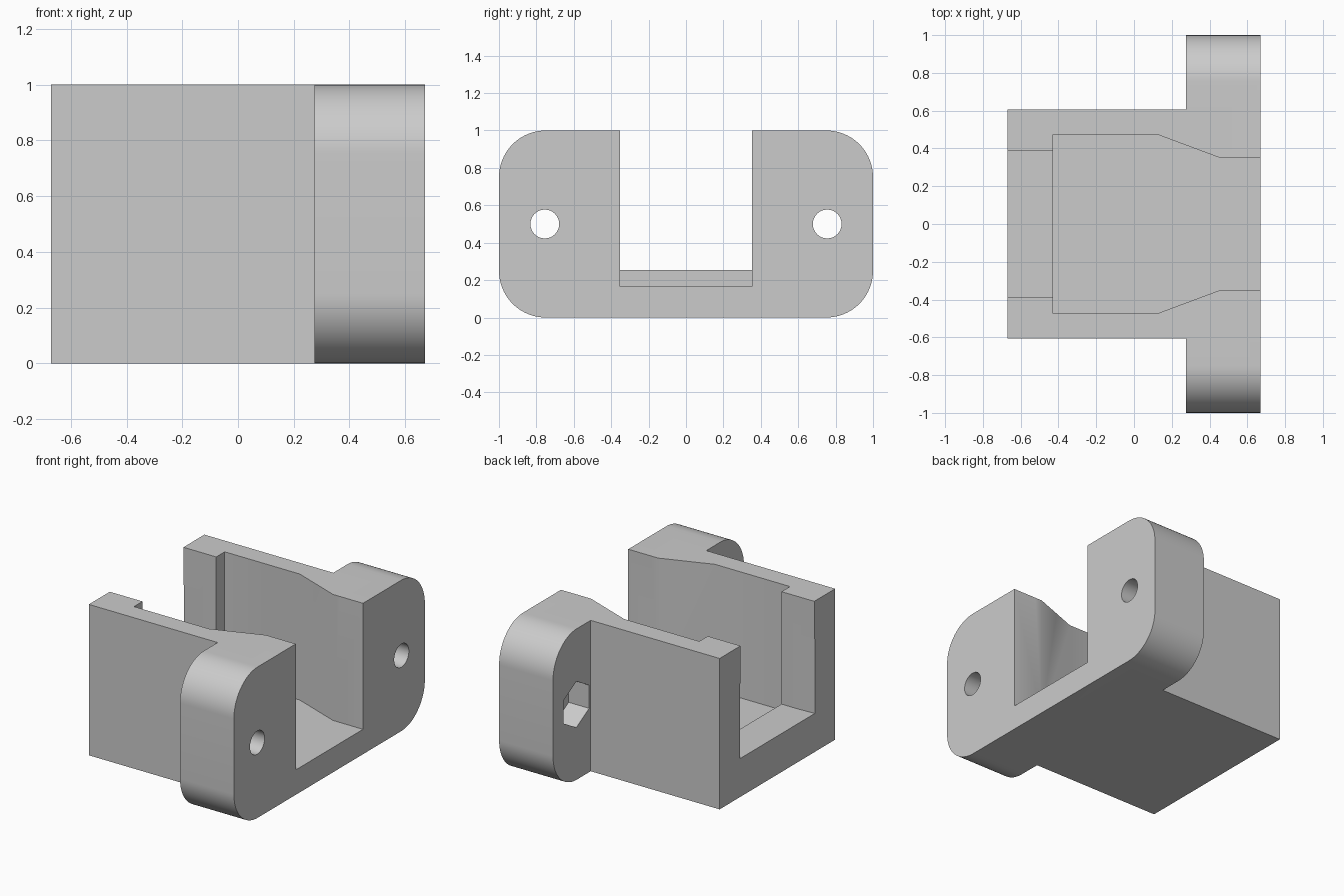
import bpy
from math import cos, sin, pi, radians
from mathutils import Vector

cube = bpy.data.objects.get("Cube")
if cube:
    bpy.data.objects.remove(cube, do_unlink=True)

grey = bpy.data.materials.new("light_grey")
grey.use_nodes = True
colour = (0.6, 0.6, 0.6, 1)
grey.diffuse_color = colour
grey.node_tree.nodes["Principled BSDF"].inputs["Base Color"].default_value = colour


def prism(name, profile, low, high, axis):
    """Extrude a (x, y) profile along z, or a (y, z) profile along x."""
    def place(p, d):
        return Vector((d, *p)) if axis == "x" else Vector((*p, d))
    n = len(profile)
    verts = [place(p, d) for d in (low, high) for p in profile]
    faces = [tuple(reversed(range(n))), tuple(range(n, 2 * n))]
    faces += [(i, (i + 1) % n, n + (i + 1) % n, n + i) for i in range(n)]
    mesh = bpy.data.meshes.new(name)
    mesh.from_pydata(verts, [], faces)
    mesh.materials.append(grey)
    obj = bpy.data.objects.new(name, mesh)
    bpy.context.collection.objects.link(obj)
    return obj


def arc(cy, cz, radius, start, sweep, steps):
    angles = [radians(start + sweep * i / steps) for i in range(steps + 1)]
    return [(cy + radius * cos(a), cz + radius * sin(a)) for a in angles]


def mirrored(half):
    """Close a half outline, listed from front to back, across y = 0."""
    return [(x, -y) for x, y in half] + [(x, y) for x, y in reversed(half)]


def combine(target, tool, operation):
    mod = target.modifiers.new(operation.title(), "BOOLEAN")
    mod.operation = operation
    mod.solver = "EXACT"
    mod.object = tool
    tool.hide_render = True
    bpy.context.view_layer.objects.active = target
    bpy.ops.object.modifier_apply(modifier=mod.name)
    bpy.data.objects.remove(tool, do_unlink=True)


BACK, STEP, FLANGE, FRONT = -0.67, -0.43, 0.275, 0.67

# Box body joined to the rounded mounting flange
bracket = prism("mounting_bracket", mirrored([(BACK, 0.605), (0.5, 0.605)]), 0, 1, "z")
corners = [(0.75, 0.75, 0), (-0.75, 0.75, 90), (-0.75, 0.25, 180), (0.75, 0.25, 270)]
outline = [p for y, z, start in corners for p in arc(y, z, 0.25, start, 90, 20)]
combine(bracket, prism("flange", outline, FLANGE, FRONT, "x"), "UNION")

# Main pocket narrowing towards the flange opening
pocket = [(STEP, 0.475), (0.12, 0.475), (0.45, 0.352), (0.8, 0.352)]
combine(bracket, prism("pocket_cutter", mirrored(pocket), 0.165, 1.2, "z"), "DIFFERENCE")

# Back opening with a raised sill and slightly flared lower cheeks
opening = [(-0.8, 0.386), (-0.3, 0.386)]
combine(bracket, prism("opening_cutter", mirrored(opening), 0.255, 1.2, "z"), "DIFFERENCE")
flare = [(-0.8, 0.394), (BACK, 0.392), (-0.5, 0.384)]
combine(bracket, prism("flare_cutter", mirrored(flare), 0.255, 0.75, "z"), "DIFFERENCE")

# Bolt holes with hexagonal nut pockets on the back of the flange
for side in (-1, 1):
    hole = arc(side * 0.755, 0.5, 0.077, 0, 360, 32)[:-1]
    combine(bracket, prism("hole_cutter", hole, 0.2, 0.8, "x"), "DIFFERENCE")
    nut = arc(side * 0.755, 0.5, 0.153, 30, 360, 6)[:-1]
    # Trim the nut outline so that it stays clear of the body wall
    nut = [(side * max(abs(y), 0.61), z) for y, z in nut]
    combine(bracket, prism("nut_cutter", nut, 0.2, FLANGE + 0.15, "x"), "DIFFERENCE")

bpy.ops.object.select_all(action="DESELECT")
bracket.select_set(True)
bpy.context.view_layer.objects.active = bracket
bpy.ops.object.shade_smooth_by_angle(angle=radians(30))
